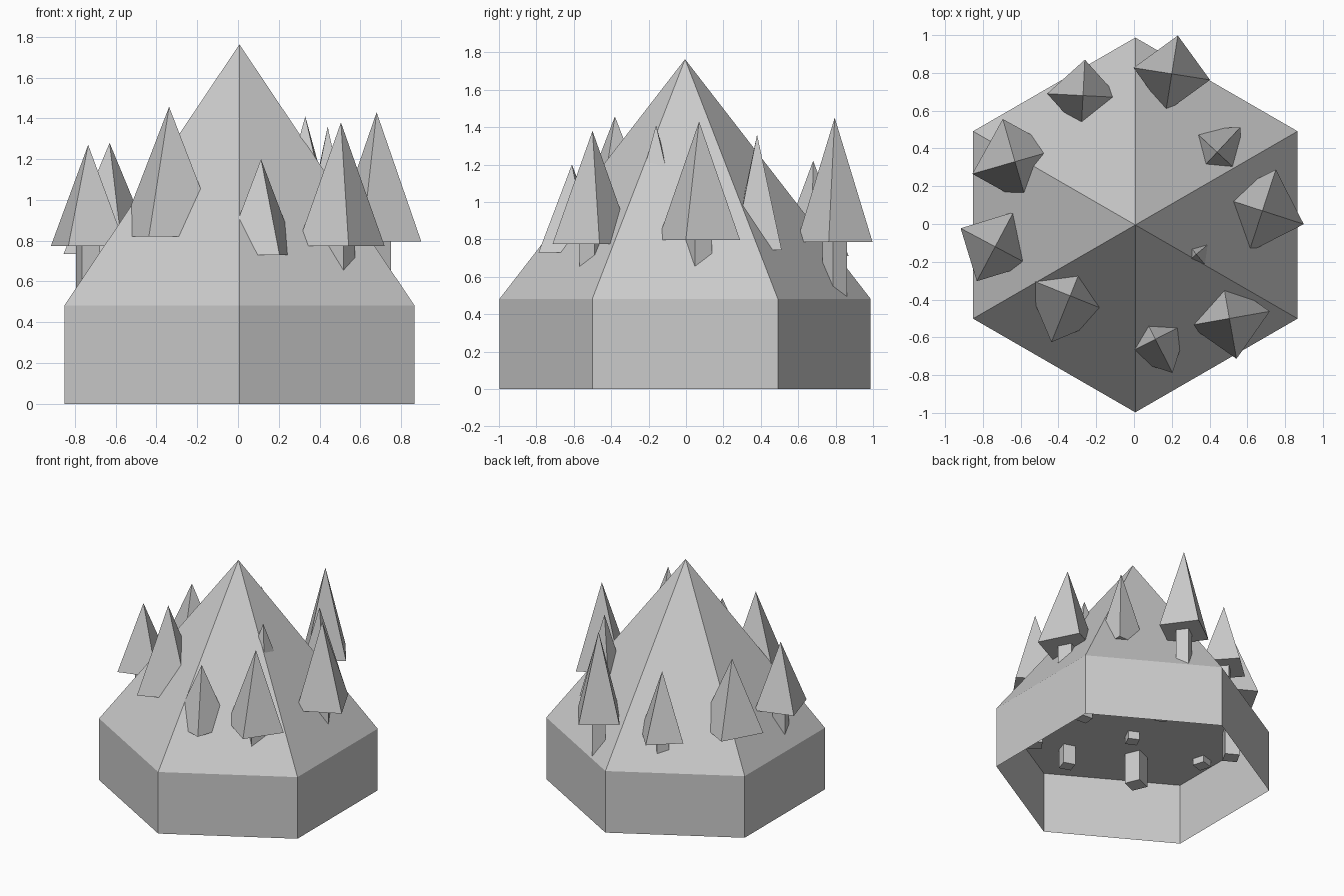
import bpy, math
from math import radians

if "Cube" in bpy.data.objects:
    bpy.data.objects.remove(bpy.data.objects["Cube"], do_unlink=True)

stone = bpy.data.materials.new("plain grey")
stone.use_nodes = True
GREY = (0.6, 0.6, 0.6, 1)
stone.diffuse_color = GREY
stone.node_tree.nodes["Principled BSDF"].inputs["Base Color"].default_value = GREY


def finish(name):
    obj = bpy.context.object
    obj.name = obj.data.name = name
    obj.data.materials.append(stone)
    return obj


def solid(name, sides, x, y, bottom, top, radius, turn, tip=False, fill="NGON"):
    """Flat-sided prism, or a pyramid if tip is set; first corner at angle turn."""
    shared = dict(vertices=sides, radius=radius, depth=top - bottom,
                  location=(x, y, (top + bottom) / 2),
                  # primitives start their ring on +y
                  rotation=(0, 0, radians(turn - 90)), end_fill_type=fill)
    if tip:
        del shared["radius"]
        bpy.ops.mesh.primitive_cone_add(radius1=radius, radius2=0, **shared)
    else:
        bpy.ops.mesh.primitive_cylinder_add(**shared)
    return finish(name)


# Island: open six-sided wall with a closed six-sided mountain on top
CX, CY, RIM = 0.007, -0.005, 0.482
solid("base_wall", 6, CX, CY, 0, RIM, 0.992, 90, fill="NOTHING")
solid("mountain", 6, CX, CY, RIM, 1.763, 0.992, 90, tip=True)

# Trees: x, y, trunk bottom, crown bottom, crown top, crown radius, turn
trees = [
    (-0.27, 0.68, 0.29, 0.71, 1.22, 0.19, 87),
    (0.20, 0.795, 0.22, 0.785, 1.45, 0.205, 81),
    (-0.63, 0.33, 0.26, 0.735, 1.28, 0.235, 106),
    (0.44, 0.38, 0.22, 0.743, 1.36, 0.18, 47),
    (0.68, 0.07, 0.26, 0.797, 1.43, 0.23, 72),
    (0.33, -0.16, 0.44, 0.88, 1.41, 0.19, 40),
    (-0.735, -0.12, 0.43, 0.775, 1.27, 0.207, 62),
    (-0.338, -0.38, 0.24, 0.82, 1.457, 0.265, 68),
    (0.113, -0.61, 0.33, 0.73, 1.20, 0.20, 27),
    (0.505, -0.50, 0.31, 0.775, 1.38, 0.217, 10),
]
for i, (x, y, foot, skirt, peak, radius, turn) in enumerate(trees, 1):
    solid(f"tree_crown_{i}", 4, x, y, skirt, peak, radius, turn, tip=True)
    solid(f"tree_trunk_{i}", 4, x, y, foot, skirt, radius * 0.32, turn)

# Buried trunks whose feet show under the mountain
for i, (x, y, foot) in enumerate([(-0.12, -0.16, 0.42), (-0.10, 0.19, 0.45)], 1):
    solid(f"buried_trunk_{i}", 4, x, y, foot, 0.8, 0.06, 20)
